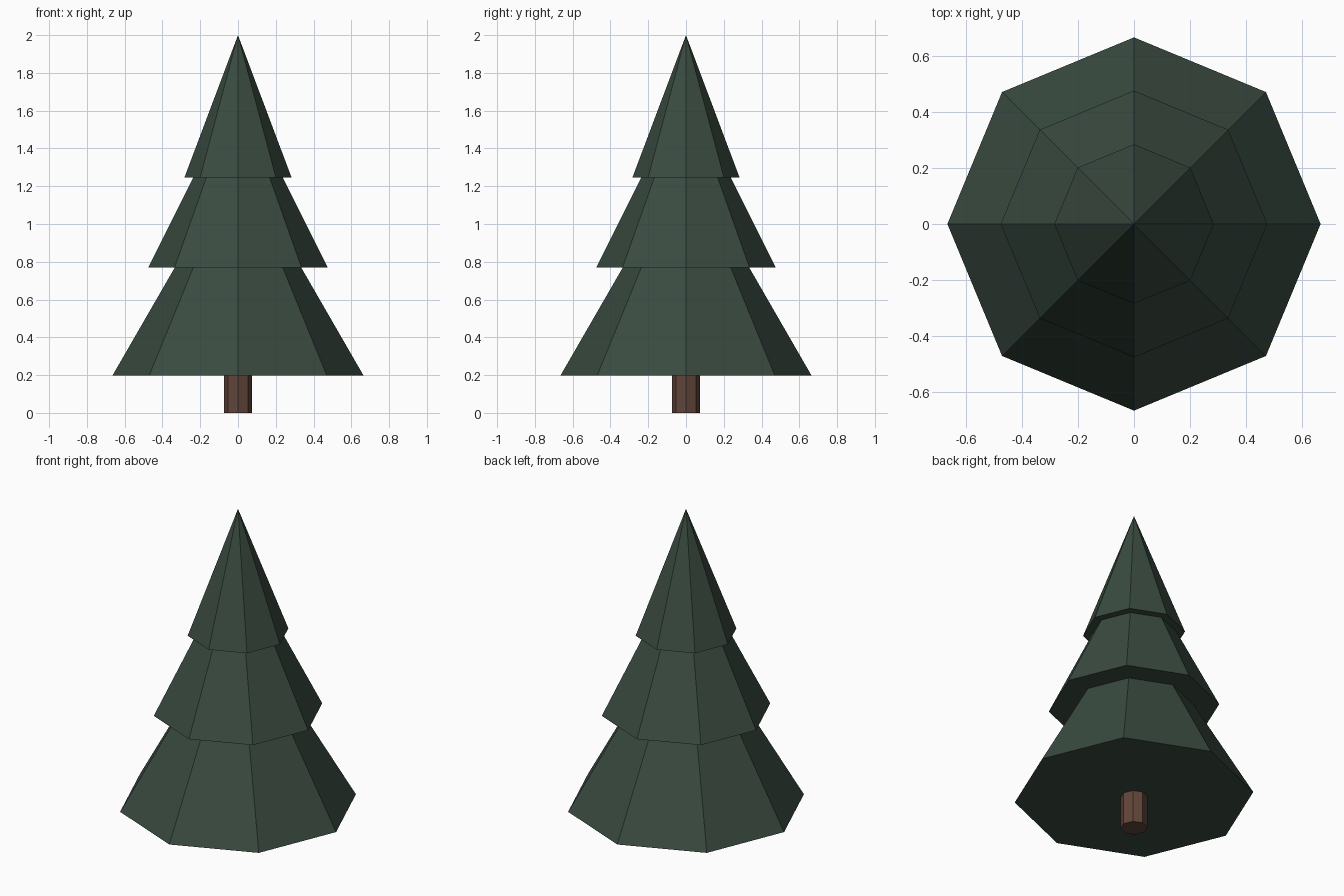
import bpy
import math

if "Cube" in bpy.data.objects:
    bpy.data.objects.remove(bpy.data.objects["Cube"])


def flat_material(name, rgb):
    mat = bpy.data.materials.new(name)
    mat.diffuse_color = (*rgb, 1.0)
    mat.use_nodes = True
    mat.node_tree.nodes["Principled BSDF"].inputs["Base Color"].default_value = mat.diffuse_color
    return mat


def octagon_part(name, bottom, top, radius, top_radius, mat):
    """Eight-sided cone or column with corners on the x and y axes."""
    bpy.ops.mesh.primitive_cone_add(
        vertices=8, radius1=radius, radius2=top_radius, depth=top - bottom,
        location=(0, 0, (bottom + top) / 2))
    part = bpy.context.object
    part.name = name
    part.data.materials.append(mat)
    return part


needles = flat_material("dark_pine_green", (0.042, 0.070, 0.051))
bark = flat_material("bark_brown", (0.120, 0.060, 0.042))

# Trunk, reaching up to the underside of the lowest branches
octagon_part("trunk", 0.0, 0.2, 0.075, 0.075, bark)

# Stacked branch tiers: name, bottom height, apex height, radius
tiers = [
    ("lower_branches", 0.197, 1.35, 0.665),
    ("middle_branches", 0.77, 1.72, 0.475),
    ("upper_branches", 1.245, 2.0, 0.284),
]
for name, bottom, apex, radius in tiers:
    octagon_part(name, bottom, apex, radius, 0.0, needles)
